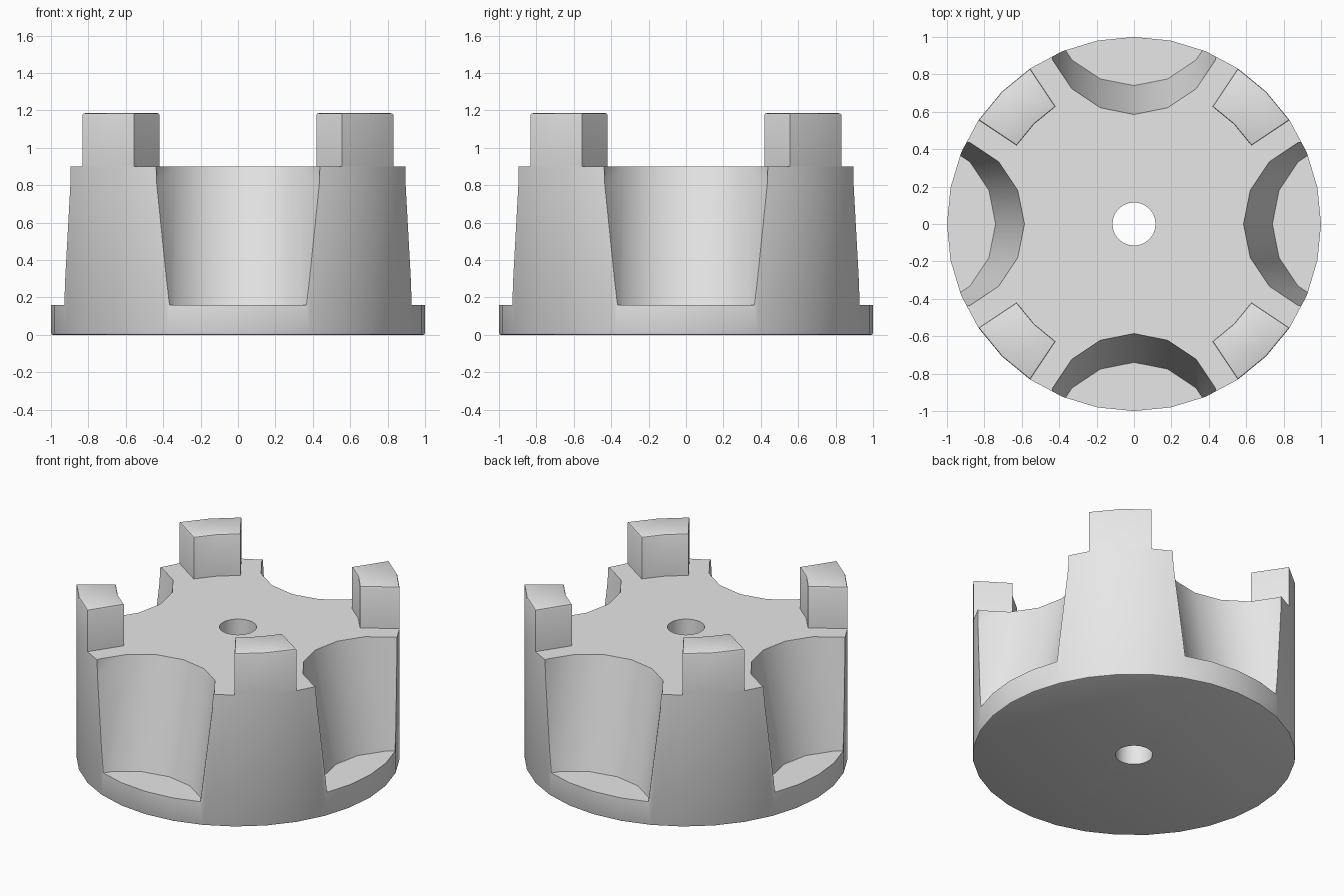
import bpy, bmesh
from math import sin, cos, pi, radians
from mathutils import Matrix, Vector

cube = bpy.data.objects.get("Cube")
if cube:
    bpy.data.objects.remove(cube, do_unlink=True)

grey = bpy.data.materials.new("light grey")
grey.use_nodes = True
COLOUR = (0.8, 0.8, 0.8, 1)
grey.diffuse_color = COLOUR
grey.node_tree.nodes["Principled BSDF"].inputs["Base Color"].default_value = COLOUR

BASE, DECK, TOP = 0.16, 0.9, 1.185   # heights of pocket floor, deck and post tops
SIDES = 32


def ring(radius, z, count, y=0):
    return [Vector((radius * cos(2 * pi * i / count), y + radius * sin(2 * pi * i / count), z))
            for i in range(count)]


def loft(name, lower, upper, bevel=None):
    """Closed solid between two matching outlines, with optional rounded edges."""
    bm = bmesh.new()
    a = [bm.verts.new(p) for p in lower]
    b = [bm.verts.new(p) for p in upper]
    n = len(a)
    for i in range(n):
        j = (i + 1) % n
        bm.faces.new((a[i], a[j], b[j], b[i]))
    bm.faces.new(a[::-1])
    bm.faces.new(b)
    bmesh.ops.recalc_face_normals(bm, faces=bm.faces)
    if bevel:
        edges = [e for e in bm.edges if bevel(e)]
        bmesh.ops.bevel(bm, geom=edges, offset=0.01, segments=2, profile=0.5, affect='EDGES')
    mesh = bpy.data.meshes.new(name)
    bm.to_mesh(mesh)
    bm.free()
    mesh.materials.append(grey)
    obj = bpy.data.objects.new(name, mesh)
    bpy.context.collection.objects.link(obj)
    return obj


def activate(obj):
    bpy.ops.object.select_all(action='DESELECT')
    obj.select_set(True)
    bpy.context.view_layer.objects.active = obj


def cut(target, cutter):
    mod = target.modifiers.new("cut", 'BOOLEAN')
    mod.operation, mod.solver, mod.object = 'DIFFERENCE', 'EXACT', cutter
    activate(target)
    bpy.ops.object.modifier_apply(modifier=mod.name)
    bpy.data.objects.remove(cutter, do_unlink=True)


# Round body, with a softened bottom rim
body = loft("body", ring(1, 0, SIDES), ring(1, DECK, SIDES),
            lambda e: all(v.co.z < 0.01 for v in e.verts))

# Four leaning round pockets in the wall
for k in range(4):
    pocket = loft("pocket_cutter", ring(0.47, BASE, 16, 1.21), ring(0.47, 1.0, 16, 1.035))
    pocket.data.transform(Matrix.Rotation(k * pi / 2, 4, 'Z'))
    cut(body, pocket)

# Shaft hole through the middle
cut(body, loft("hole_cutter", ring(0.115, -0.1, SIDES), ring(0.115, 1.0, SIDES)))

# Four upright posts on the deck, each a sector of the rim
parts = [body]
angles = [radians(a) for a in (33.75, 45, 56.25)]
for k, name in enumerate(("back_left", "back_right", "front_right", "front_left")):
    outline = [(cos(a), sin(a)) for a in angles]
    outline += [(0.755 * cos(a), 0.755 * sin(a)) for a in reversed(angles)]
    post = loft(name + "_post",
                [Vector((x, y, DECK)) for x, y in outline],
                [Vector((x, y, TOP)) for x, y in outline],
                lambda e: all(v.co.z > DECK + 0.01 for v in e.verts))
    post.data.transform(Matrix.Rotation(k * pi / 2, 4, 'Z'))
    parts.append(post)

for obj in parts:
    activate(obj)
    bpy.ops.object.shade_smooth_by_angle(angle=radians(32))
